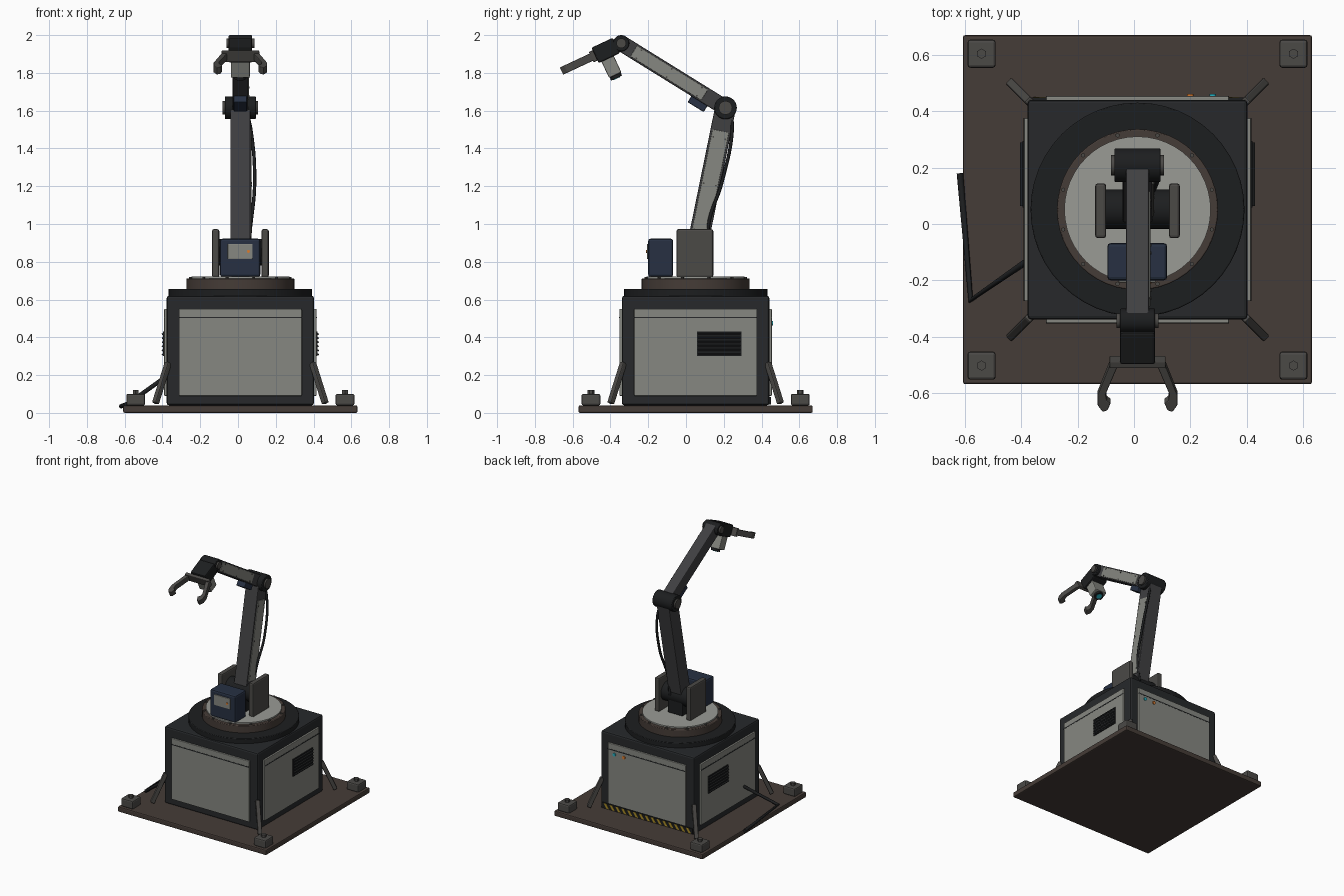
import bpy, bmesh, math
from mathutils import Vector, Matrix

if "Cube" in bpy.data.objects:
    bpy.data.objects.remove(bpy.data.objects["Cube"])

CX, CY = 0.0125, 0.051
V = Vector


def mat(name, r, g, b):
    m = bpy.data.materials.new(name)
    m.diffuse_color = (r, g, b, 1)
    m.use_nodes = True
    m.node_tree.nodes["Principled BSDF"].inputs["Base Color"].default_value = m.diffuse_color
    return m


BLACK = mat("black", 0.012, 0.013, 0.014)
FRAME = mat("frame", 0.02, 0.022, 0.024)
PLATE = mat("brown_steel", 0.06, 0.045, 0.038)
STEEL = mat("dark_steel", 0.07, 0.067, 0.062)
ARM = mat("arm_grey", 0.05, 0.05, 0.053)
LIGHT = mat("light_panel", 0.24, 0.245, 0.22)
DISC = mat("disc_grey", 0.32, 0.325, 0.30)
NAVY = mat("navy", 0.02, 0.03, 0.055)
YELLOW = mat("yellow", 0.4, 0.26, 0.02)
CYAN = mat("cyan", 0.02, 0.45, 0.55)
ORANGE = mat("orange", 0.7, 0.2, 0.03)


def finish(name, bm, m, matrix, bevel=0, smooth=False):
    bmesh.ops.recalc_face_normals(bm, faces=bm.faces)
    me = bpy.data.meshes.new(name)
    bm.to_mesh(me)
    bm.free()
    ob = bpy.data.objects.new(name, me)
    bpy.context.collection.objects.link(ob)
    ob.matrix_world = matrix
    me.materials.append(m)
    if bevel:
        b = ob.modifiers.new("bevel", 'BEVEL')
        b.width, b.segments, b.limit_method = bevel, 2, 'ANGLE'
    if smooth:
        bpy.context.view_layer.objects.active = ob
        ob.select_set(True)
        bpy.ops.object.shade_smooth_by_angle(angle=math.radians(35))
        ob.select_set(False)
    return ob


def box(name, c, size, m, bevel=0.0, rot=None):
    bm = bmesh.new()
    bmesh.ops.create_cube(bm, size=1)
    bmesh.ops.scale(bm, vec=size, verts=bm.verts)
    return finish(name, bm, m, Matrix.Translation(c) @ (rot or Matrix()), bevel)


def span(name, lo, hi, m, bevel=0.0):
    lo, hi = V(lo), V(hi)
    return box(name, (lo + hi) / 2, hi - lo, m, bevel)


def cyl(name, p, q, r, m, n=32, bevel=0.0):
    p, q = V(p), V(q)
    bm = bmesh.new()
    bmesh.ops.create_cone(bm, cap_ends=True, segments=n, radius1=r, radius2=r, depth=(q - p).length)
    rot = (q - p).to_track_quat('Z', 'Y').to_matrix().to_4x4()
    return finish(name, bm, m, Matrix.Translation((p + q) / 2) @ rot, bevel, True)


def cable(name, pts, r, smooth=False):
    cu = bpy.data.curves.new(name, 'CURVE')
    cu.dimensions, cu.bevel_depth, cu.bevel_resolution, cu.use_fill_caps = '3D', r, 2, True
    s = cu.splines.new('BEZIER' if smooth else 'POLY')
    if smooth:
        s.bezier_points.add(len(pts) - 1)
        for b, p in zip(s.bezier_points, pts):
            b.co, b.handle_left_type, b.handle_right_type = p, 'AUTO', 'AUTO'
    else:
        s.points.add(len(pts) - 1)
        for b, p in zip(s.points, pts):
            b.co = (*p, 1)
    cu.materials.append(BLACK)
    bpy.context.collection.objects.link(bpy.data.objects.new(name, cu))


# floor plate, corner pads with anchor bolts, corner braces
box("floor_plate", (CX, CY, 0.02), (1.24, 1.24, 0.04), PLATE, 0.008)
for sx in (-1, 1):
    for sy in (-1, 1):
        x, y = CX + sx * 0.554, CY + sy * 0.554
        box("corner_pad", (x, y, 0.07), (0.1, 0.1, 0.062), STEEL, 0.01)
        cyl("anchor_bolt", (x, y, 0.1), (x, y, 0.12), 0.018, STEEL, 6)
        a = V((CX + sx * 0.45, CY + sy * 0.45, 0.05))
        b = V((CX + sx * 0.382, CY + sy * 0.382, 0.265))
        box("corner_brace", (a + b) / 2, (0.03, 0.03, (b - a).length), STEEL, 0.006,
            (b - a).to_track_quat('Z', 'Y').to_matrix().to_4x4())

# cabinet with a light panel and groove on each side
box("cabinet", (CX, CY, 0.33), (0.78, 0.78, 0.58), FRAME, 0.012)
for i in range(4):
    R = Matrix.Rotation(i * math.pi / 2, 4, 'Z')
    at = lambda y, z: V((CX, CY, z)) + R @ V((0, y, 0))
    box("side_panel", at(-0.393, 0.32), (0.65, 0.02, 0.46), LIGHT, 0.004, R)
    box("panel_groove", at(-0.403, 0.505), (0.65, 0.003, 0.007), FRAME, 0, R)

# louvred vents on both sides
for s in (-1, 1):
    x = CX + s * 0.403
    box("vent", (x, 0.177, 0.365), (0.012, 0.235, 0.13), BLACK)
    for k in range(6):
        box("vent_louvre", (x + s * 0.006, 0.177, 0.311 + k * 0.0215), (0.014, 0.225, 0.008), BLACK, 0,
            Matrix.Rotation(s * 0.5, 4, 'Y'))

# hazard strip and status lights on the back
yb = CY + 0.392
box("hazard_strip", (CX, yb, 0.064), (0.76, 0.012, 0.04), BLACK)
for k in range(15):
    bm = bmesh.new()
    x = CX - 0.37 + k * 0.049
    quad = [(x, 0.046), (x + 0.022, 0.046), (x + 0.044, 0.082), (x + 0.022, 0.082)]
    bm.faces.new([bm.verts.new((p, yb + 0.0075, z)) for p, z in quad])
    r = bmesh.ops.extrude_face_region(bm, geom=bm.faces[:])
    bmesh.ops.translate(bm, vec=(0, -0.003, 0),
                        verts=[v for v in r["geom"] if isinstance(v, bmesh.types.BMVert)])
    finish("hazard_stripe", bm, YELLOW, Matrix())
for x, m in ((0.28, CYAN), (0.2, ORANGE)):
    cyl("status_light", (x, CY + 0.4, 0.475), (x, CY + 0.41, 0.475), 0.012, m, 12)

# turntable
cyl("bearing_plate", (CX, CY, 0.615), (CX, CY, 0.657), 0.38, BLACK, 48, 0.004)
cyl("turntable_ring", (CX, CY, 0.65), (CX, CY, 0.712), 0.286, PLATE, 48, 0.004)
cyl("turntable_disc", (CX, CY, 0.7), (CX, CY, 0.722), 0.26, DISC, 48)
for k in range(12):
    a = math.radians(15 + 30 * k)
    x, y = CX + 0.273 * math.cos(a), CY + 0.273 * math.sin(a)
    cyl("ring_bolt", (x, y, 0.705), (x, y, 0.72), 0.008, STEEL, 6)

# shoulder cheeks and axle
S, E, W = V((CX, 0.053, 0.85)), V((CX, 0.209, 1.615)), V((CX, -0.343, 1.957))
for s in (-1, 1):
    box("shoulder_cheek", (CX + s * 0.131, 0.047, 0.845), (0.039, 0.195, 0.255), STEEL, 0.01)
X = V((1, 0, 0))
cyl("shoulder_axle", S - X * 0.115, S + X * 0.115, 0.07, BLACK)
span("shoulder_foot", (-0.05, -0.01, 0.72), (0.075, 0.115, 0.85), BLACK, 0.008)

# control box with screen
span("control_box", (-0.095, -0.2, 0.72), (0.118, -0.068, 0.922), NAVY, 0.012)
span("control_screen", (-0.055, -0.207, 0.815), (0.077, -0.195, 0.895), LIGHT, 0.003)
cyl("control_light", (0.055, -0.205, 0.855), (0.055, -0.211, 0.855), 0.008, ORANGE, 10)


def link(name, a, b, w, d, t0, t1):
    """Arm beam from a to b with a bolted light panel on its right side."""
    v = b - a
    rot = Matrix.Rotation(math.atan2(-v.y, v.z), 4, 'X')
    box(name, (a + b) / 2, (w, d, v.length), ARM, 0.006, rot)
    at = lambda t, y=0, x=0: a + v * t + rot @ V((x, y, 0))
    box(name + "_panel", at((t0 + t1) / 2, 0, w / 2), (0.01, d * 0.8, v.length * (t1 - t0)), LIGHT, 0.003, rot)
    for t in (t0 + 0.05, (t0 + t1) / 2, t1 - 0.05):
        for y in (-0.3, 0.3):
            p = at(t, y * d, w / 2)
            cyl(name + "_bolt", p, p + X * 0.008, 0.005, STEEL, 8)
    return at, rot


# arm links and joints
link("upper_arm", S, E, 0.106, 0.11, 0.1, 0.84)
at, rot = link("forearm", E, W, 0.082, 0.085, 0.2, 0.88)
box("forearm_module", at(0.21, -0.055), (0.07, 0.05, 0.1), NAVY, 0.006, rot)
for name, c, r, h in (("elbow", E, 0.06, 0.082), ("wrist", W, 0.043, 0.062)):
    cyl(name + "_joint", c - X * h, c + X * h, r, BLACK, 32, 0.005)
    cyl(name + "_cap", c - X * (h + 0.012), c + X * (h + 0.012), r * 0.6, STEEL, 24)

# gripper: wrist block, palm bar, two hooked fingers
G = Matrix.Translation(W) @ Matrix.Rotation(math.radians(115), 4, 'X')
GR = G.to_quaternion().to_matrix().to_4x4()
box("wrist_block", G @ V((0, 0, 0.09)), (0.124, 0.09, 0.125), BLACK, 0.008, GR)
box("palm_bar", G @ V((0, 0, 0.163)), (0.2, 0.06, 0.024), STEEL, 0.005, GR)
finger = [(0.095, 0.155), (0.142, 0.285), (0.142, 0.323), (0.124, 0.35), (0.106, 0.343), (0.095, 0.314),
          (0.109, 0.304), (0.113, 0.28), (0.07, 0.17)]
for s in (-1, 1):
    bm = bmesh.new()
    bm.faces.new([bm.verts.new((s * x, -0.021, u)) for x, u in finger])
    r = bmesh.ops.extrude_face_region(bm, geom=bm.faces[:])
    bmesh.ops.translate(bm, vec=(0, 0.042, 0),
                        verts=[v for v in r["geom"] if isinstance(v, bmesh.types.BMVert)])
    finish("gripper_finger", bm, STEEL, G, 0.004)

# camera under the wrist
box("camera_body", G @ V((0, -0.09, 0.1)), (0.1, 0.1, 0.072), LIGHT, 0.006, GR)
cyl("camera_barrel", G @ V((0, -0.13, 0.1)), G @ V((0, -0.157, 0.1)), 0.032, BLACK, 24)
cyl("camera_lens", G @ V((0, -0.15, 0.1)), G @ V((0, -0.16, 0.1)), 0.02, CYAN, 24)

# cables
cable("arm_cable", [(0.05, 0.12, 0.86), (0.068, 0.12, 1.0), (0.088, 0.19, 1.22), (0.068, 0.245, 1.5),
                    (0.05, 0.24, 1.58)], 0.009, True)
cable("power_cable", [(-0.37, -0.125, 0.2), (-0.58, -0.27, 0.05), (-0.618, 0.18, 0.035)], 0.012)
